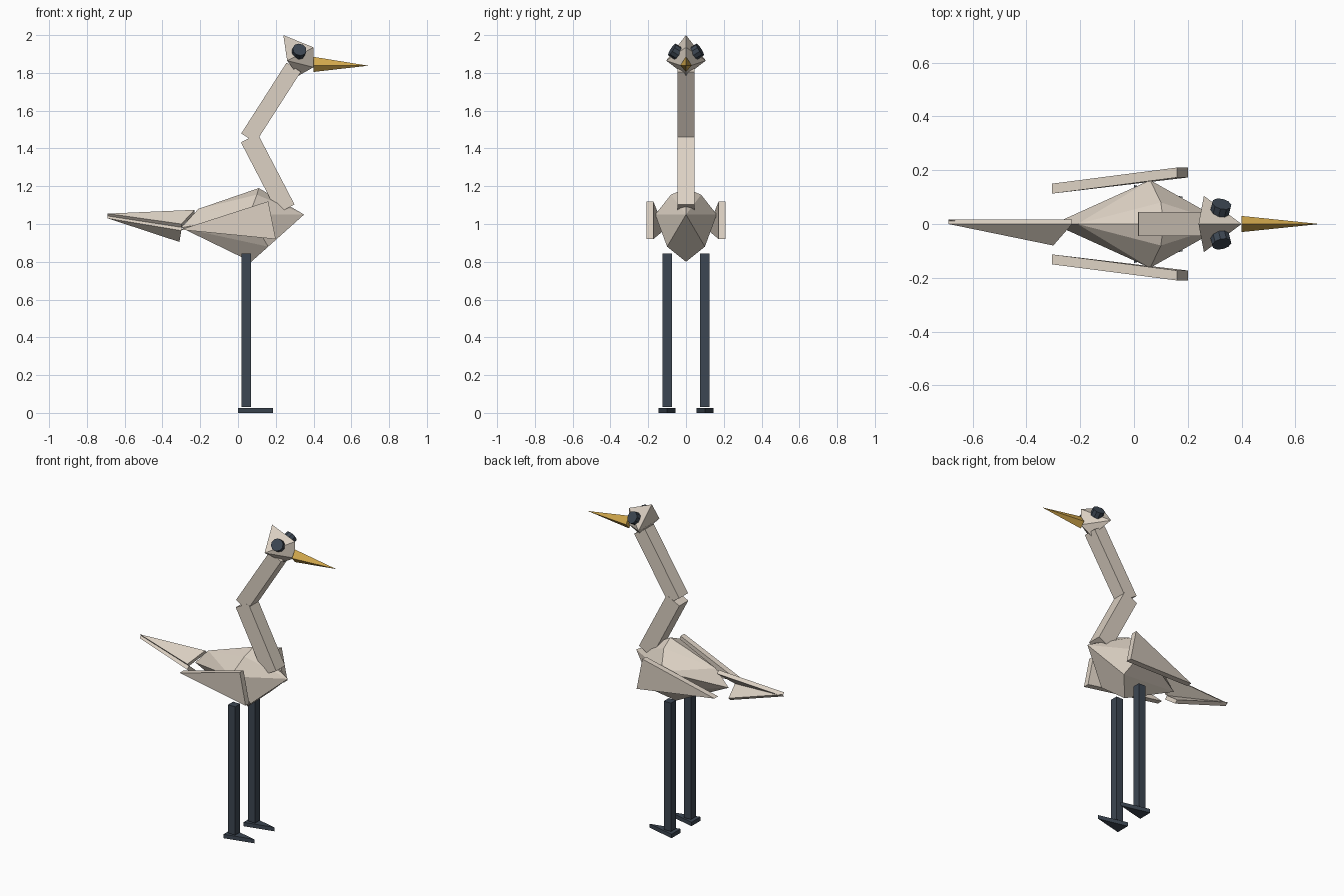
import bpy, bmesh, math
from mathutils import Vector

if "Cube" in bpy.data.objects:
    bpy.data.objects.remove(bpy.data.objects["Cube"])


def material(name, rgb):
    m = bpy.data.materials.new(name)
    m.diffuse_color = (*rgb, 1)
    m.use_nodes = True
    m.node_tree.nodes["Principled BSDF"].inputs["Base Color"].default_value = m.diffuse_color
    return m


FEATHER = material("pale_feather", (0.72, 0.64, 0.55))
DARK = material("dark_slate", (0.046, 0.062, 0.085))
GOLD = material("gold_beak", (0.66, 0.40, 0.075))


def finish(bm, name, mat):
    bmesh.ops.recalc_face_normals(bm, faces=bm.faces)
    me = bpy.data.meshes.new(name)
    bm.to_mesh(me)
    bm.free()
    me.materials.append(mat)
    ob = bpy.data.objects.new(name, me)
    bpy.context.collection.objects.link(ob)
    return ob


def hull(name, points, mat):
    """Faceted solid around a few corner points."""
    bm = bmesh.new()
    for p in points:
        bm.verts.new(p)
    res = bmesh.ops.convex_hull(bm, input=bm.verts)
    loose = [v for v in bm.verts if not v.link_faces]
    bmesh.ops.delete(bm, geom=loose, context='VERTS')
    bmesh.ops.dissolve_limit(bm, angle_limit=math.radians(1),
                             verts=bm.verts, edges=bm.edges)
    return finish(bm, name, mat)


def slab(name, outline, offset, mat):
    """Flat outline given thickness along an offset."""
    pts = [Vector(p) for p in outline]
    return hull(name, pts + [p + Vector(offset) for p in pts], mat)


def post(name, a, b, width, depth, mat):
    """Four-sided bar between two points in the xz plane."""
    a, b = Vector(a), Vector(b)
    d = (b - a).normalized()
    side = Vector((d.z, 0, -d.x)) * width / 2
    y = Vector((0, depth / 2, 0))
    return hull(name, [p + s * side + t * y for p in (a, b)
                       for s in (-1, 1) for t in (-1, 1)], mat)


def both(points):
    return [(x, s * y, z) for x, y, z in points for s in (-1, 1)]


# Body
hull("body", [(0.35, 0, 1.05), (-0.30, 0, 0.98), (0.11, 0, 1.19),
              (-0.21, 0, 1.08), (0.07, 0, 0.80)]
     + both([(0.06, 0.163, 1.05), (0.16, 0.10, 0.88), (0.10, 0.08, 1.155)]),
     FEATHER)

# Neck
post("lower_neck", (0.255, 0, 1.08), (0.06, 0, 1.455), 0.10, 0.09, FEATHER)
post("upper_neck", (0.055, 0, 1.455), (0.295, 0, 1.83), 0.09, 0.088, FEATHER)

# Head and beak
hull("head", [(0.24, 0, 2.0), (0.40, 0, 1.935), (0.40, 0, 1.83),
              (0.32, 0, 1.785)] + both([(0.26, 0.105, 1.865)]), FEATHER)
hull("beak", [(0.40, 0, 1.885), (0.40, 0, 1.805), (0.69, 0, 1.838)]
     + both([(0.40, 0.03, 1.84)]), GOLD)

# Tail: two thin feathers meeting along one side
slab("upper_tail", [(-0.69, 0, 1.055), (-0.23, 0, 1.075), (-0.30, -0.08, 1.0)],
     (0, 0.017, -0.018), FEATHER)
slab("lower_tail", [(-0.69, 0, 1.03), (-0.30, -0.08, 0.965), (-0.31, 0, 0.905)],
     (0, 0.017, 0.018), FEATHER)

for s, label in ((1, "left"), (-1, "right")):
    # Wing
    slab(label + "_wing", [(-0.305, s * 0.15, 0.97), (0.16, s * 0.21, 1.12),
                           (0.20, s * 0.21, 0.92)], (0, -s * 0.037, 0), FEATHER)
    # Leg and pointed foot
    leg = post(label + "_leg", (0.043, 0, 0.03), (0.043, 0, 0.845), 0.05, 0.05, DARK)
    leg.location.y = s * 0.10
    slab(label + "_foot", [(0, s * 0.10 - 0.045, 0), (0, s * 0.10 + 0.045, 0),
                           (0.185, s * 0.10, 0)], (0, 0, 0.025), DARK)
    # Eye disc
    bm = bmesh.new()
    bmesh.ops.create_cone(bm, cap_ends=True, segments=10, radius1=0.037,
                          radius2=0.037, depth=0.04)
    eye = finish(bm, label + "_eye", DARK)
    eye.location = (0.322, s * 0.058, 1.913)
    eye.rotation_euler = Vector((0.2, s * 0.8, 0.5)).to_track_quat('Z', 'Y').to_euler()
